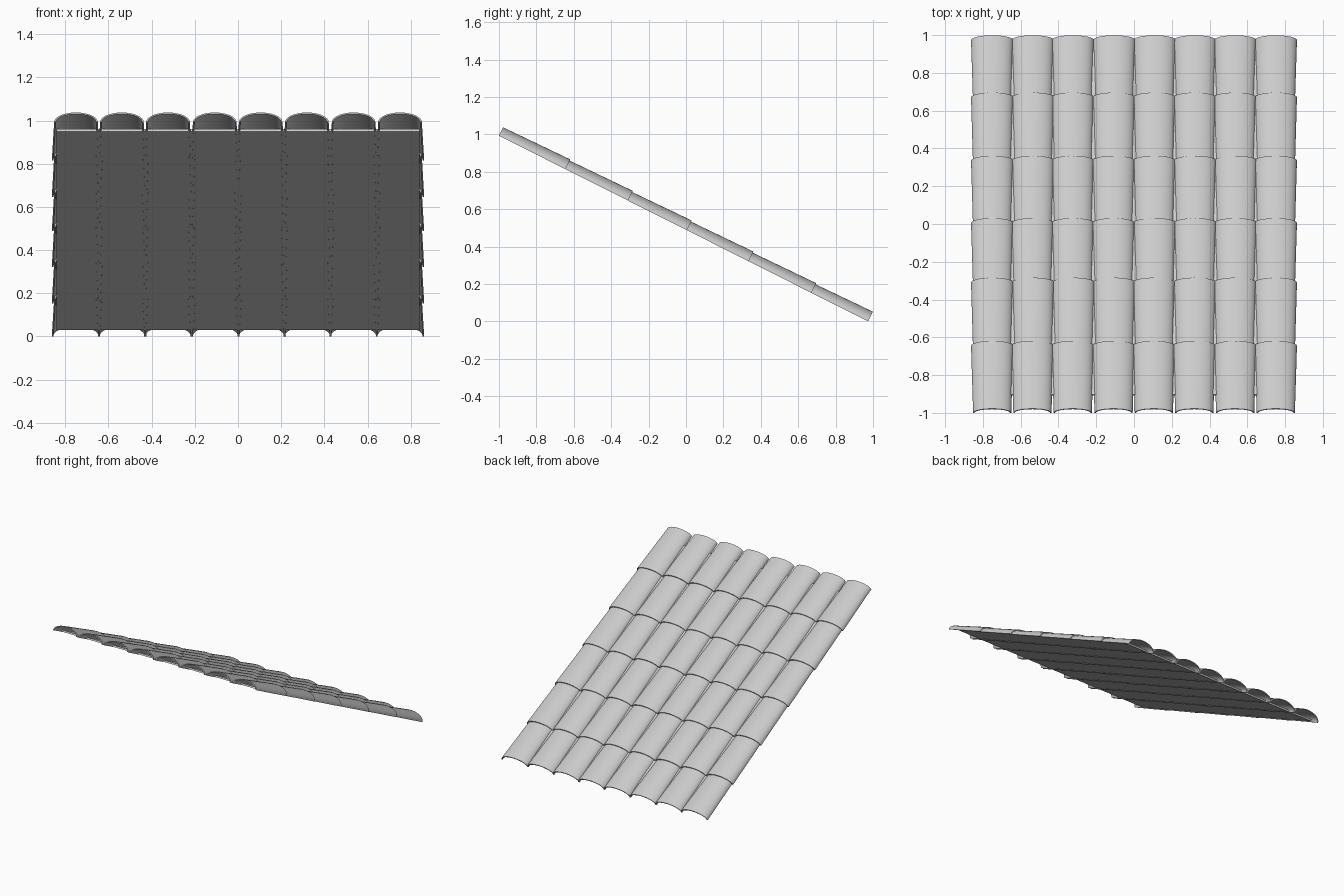
import bpy
import bmesh
import math
import random
from mathutils import Matrix, Vector

random.seed(4)
if "Cube" in bpy.data.objects:
    bpy.data.objects.remove(bpy.data.objects["Cube"], do_unlink=True)

# Single pale clay colour
clay = bpy.data.materials.new("pale_grey_clay")
clay.use_nodes = True
COLOUR = (0.6, 0.6, 0.6, 1)
clay.diffuse_color = COLOUR
clay.node_tree.nodes["Principled BSDF"].inputs["Base Color"].default_value = COLOUR

# Roof plane: local y runs down the slope, local z points away from the roof
PITCH = math.atan(0.503)
SLOPE = Matrix.Translation((0, 0, 0.49)) @ Matrix.Rotation(-PITCH, 4, "X")
COLUMNS, SPACING = 8, 0.2145
SEGMENTS = 16
WALL = 0.007


def along(y):
    """Distance down the slope for a ground-plane y."""
    return y / math.cos(PITCH)


def finish(bm, name):
    bmesh.ops.recalc_face_normals(bm, faces=bm.faces)
    for edge in bm.edges:
        edge.smooth = edge.calc_face_angle(0) < math.radians(35)
    for face in bm.faces:
        face.smooth = True
    mesh = bpy.data.meshes.new(name)
    bm.to_mesh(mesh)
    bm.free()
    mesh.materials.append(clay)
    return mesh


def place(mesh, name, offset=(0, 0, 0)):
    obj = bpy.data.objects.new(name, mesh)
    bpy.context.collection.objects.link(obj)
    obj.matrix_world = SLOPE @ Matrix.Translation(Vector(offset))
    return obj


def arch(bm, y, width, height):
    """Cross-section of a barrel tile: outer arch and inner arch back."""
    angles = [math.pi * (i / SEGMENTS - 0.5) for i in range(SEGMENTS + 1)]
    outer = [(width * math.sin(a), y, height * math.cos(a)) for a in angles]
    inner = [((width - WALL) * math.sin(a), y, (height - WALL) * math.cos(a))
             for a in reversed(angles)]
    return [bm.verts.new(p) for p in outer + inner]


def tile_mesh(start, end, name):
    """Tapered barrel tile, narrow uphill and wide downhill."""
    bm = bmesh.new()
    top = arch(bm, start, 0.101, 0.05)
    low = arch(bm, end, 0.112, 0.058)
    count = len(top)
    for i in range(count):
        j = (i + 1) % count
        bm.faces.new((top[i], top[j], low[j], low[i]))
    for ring in (top, low):
        for i in range(SEGMENTS):
            k = count - 1 - i
            bm.faces.new((ring[i], ring[i + 1], ring[k - 1], ring[k]))
    return finish(bm, name)


# Overlapping rows of tiles
row_ends = [-1.0, -0.645, -0.31, 0.005, 0.335, 0.67, 0.973]
for row in range(len(row_ends) - 1):
    overlap = 0.04 if row else 0
    mesh = tile_mesh(along(row_ends[row] - overlap), along(row_ends[row + 1]), "roof_tile")
    for col in range(COLUMNS):
        x = (col - (COLUMNS - 1) / 2) * SPACING
        if 0 < col < COLUMNS - 1:
            x += random.uniform(-0.003, 0.003)
        place(mesh, f"roof_tile_row{row + 1}_column{col + 1}", (x, 0, 0))

# Flat deck under the tiles, set in from both ends
bm = bmesh.new()
bmesh.ops.create_cube(bm, size=1)
front, back = along(-0.91), along(0.92)
bmesh.ops.scale(bm, vec=(1.68, back - front, 0.012), verts=bm.verts)
bmesh.ops.translate(bm, vec=(0, (front + back) / 2, 0.008), verts=bm.verts)
place(finish(bm, "roof_deck"), "roof_deck")
